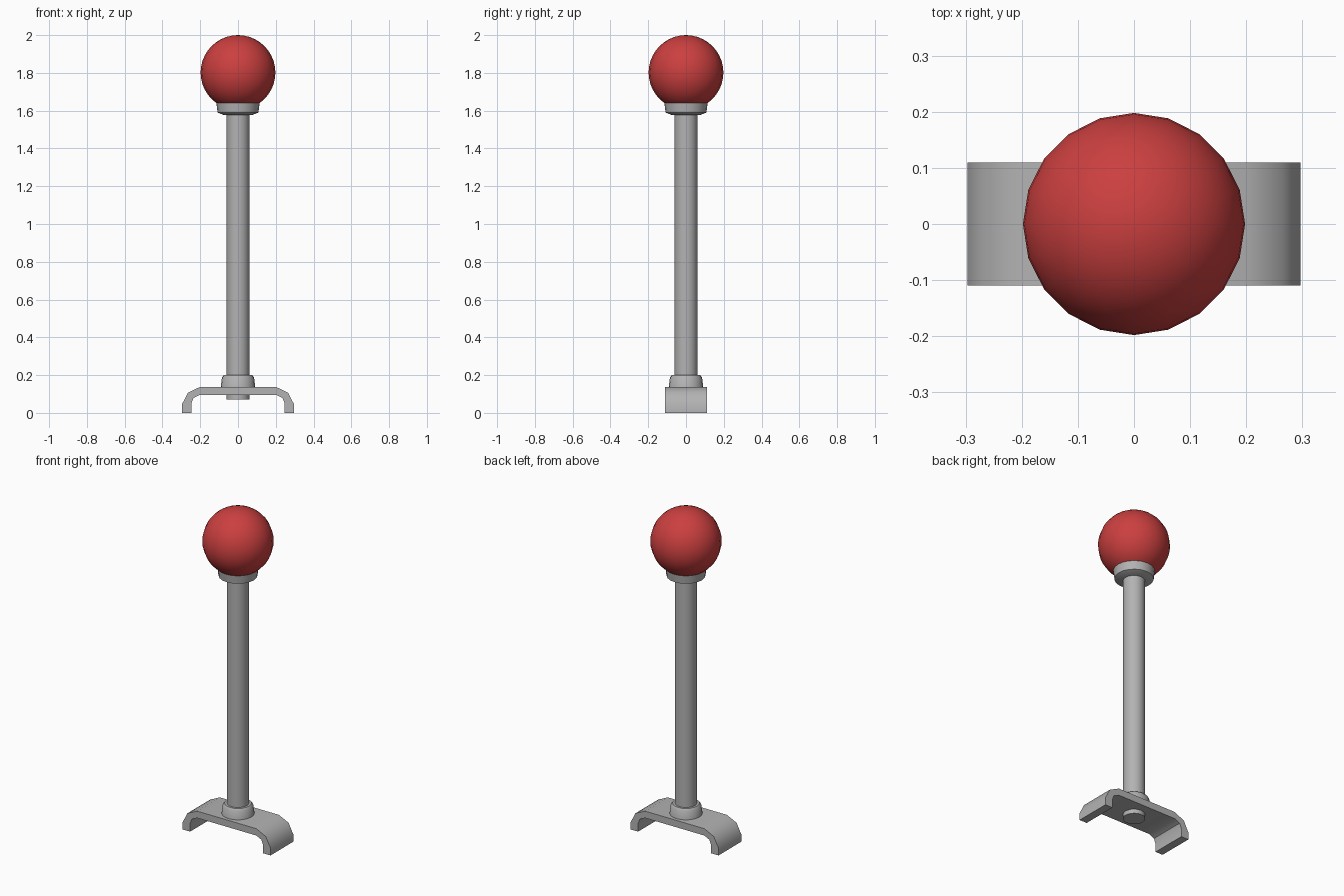
import bpy, bmesh, math

cube = bpy.data.objects.get("Cube")
if cube:
    bpy.data.objects.remove(cube, do_unlink=True)


def material(name, rgb):
    m = bpy.data.materials.new(name)
    m.use_nodes = True
    m.diffuse_color = (*rgb, 1)
    m.node_tree.nodes["Principled BSDF"].inputs["Base Color"].default_value = (*rgb, 1)
    return m


def finish(name, bm, mat, angle=35):
    bmesh.ops.recalc_face_normals(bm, faces=bm.faces)
    mesh = bpy.data.meshes.new(name)
    bm.to_mesh(mesh)
    bm.free()
    mesh.materials.append(mat)
    ob = bpy.data.objects.new(name, mesh)
    bpy.context.collection.objects.link(ob)
    bpy.ops.object.select_all(action='DESELECT')
    ob.select_set(True)
    bpy.context.view_layer.objects.active = ob
    bpy.ops.object.shade_smooth_by_angle(angle=math.radians(angle))
    return ob


def turned(name, profile, mat, sides=20):
    """Closed solid turned about z from (radius, height) points."""
    bm = bmesh.new()
    rings = [[bm.verts.new((r * math.cos(math.tau * i / sides),
                            r * math.sin(math.tau * i / sides), z))
              for i in range(sides)] for r, z in profile]
    for a, b in zip(rings, rings[1:]):
        for i in range(sides):
            j = (i + 1) % sides
            bm.faces.new((a[i], a[j], b[j], b[i]))
    bm.faces.new(rings[0])
    bm.faces.new(rings[-1])
    return finish(name, bm, mat)


steel = material("steel grey", (0.45, 0.45, 0.45))
red = material("knob red", (0.6, 0.05, 0.05))

# Shaft and its two collars
turned("shaft", [(0.061, 0.07), (0.061, 1.62)], steel)
turned("lower_collar", [(0.092, 0.13), (0.085, 0.188), (0.075, 0.2)], steel)
turned("upper_collar", [(0.075, 1.577), (0.108, 1.59), (0.115, 1.645)], steel)

# Ball knob
bm = bmesh.new()
bmesh.ops.create_uvsphere(bm, u_segments=20, v_segments=20, radius=0.198)
bmesh.ops.translate(bm, verts=bm.verts, vec=(0, 0, 1.802))
finish("ball_knob", bm, red)

# Bent foot bracket: one arch section mirrored and pulled along y
outer = [(0.297, 0), (0.297, 0.045), (0.265, 0.107), (0.2, 0.138)]
inner = [(0.247, 0), (0.247, 0.05), (0.235, 0.08), (0.2, 0.096)]
outer += [(-x, z) for x, z in reversed(outer)]
inner += [(-x, z) for x, z in reversed(inner)]
bm = bmesh.new()
rows = [[[bm.verts.new((x, y, z)) for x, z in line] for line in (outer, inner)]
        for y in (-0.11, 0.11)]
(fo, fi), (bo, bi) = rows
for a, b in ((fo, fi), (fi, bi), (bi, bo), (bo, fo)):
    for k in range(len(a) - 1):
        bm.faces.new((a[k], a[k + 1], b[k + 1], b[k]))
for k in (0, -1):
    bm.faces.new((fo[k], fi[k], bi[k], bo[k]))
finish("foot_bracket", bm, steel, 40)
